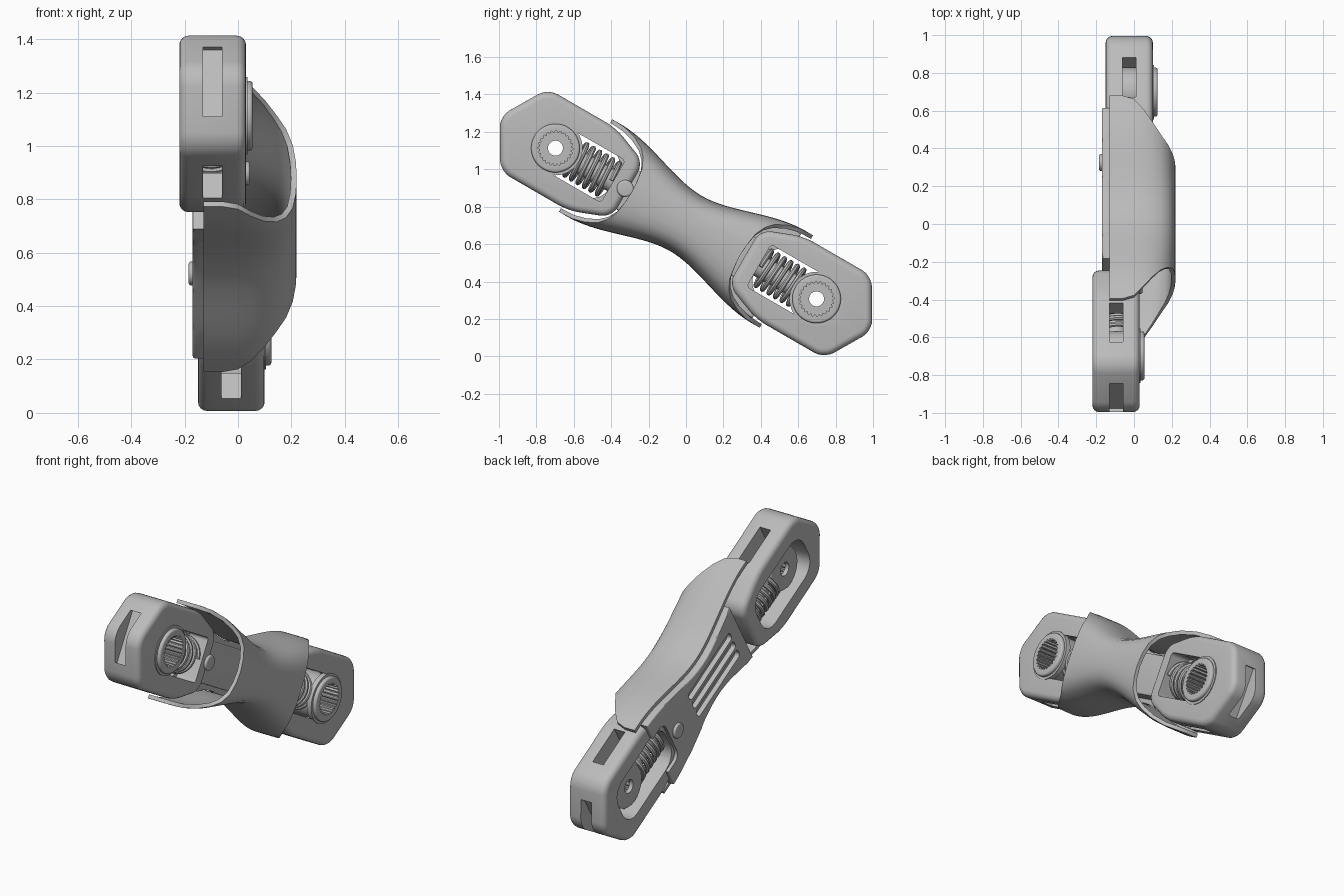
import bpy, bmesh, math
from mathutils import Matrix

old = bpy.data.objects.get("Cube")
if old:
    bpy.data.objects.remove(old)

grey = bpy.data.materials.new("plain_grey")
grey.use_nodes = True
grey.diffuse_color = (0.5, 0.5, 0.5, 1)
grey.node_tree.nodes["Principled BSDF"].inputs["Base Color"].default_value = (0.5, 0.5, 0.5, 1)

# Parts are made along y, then tilted as a whole
TILT = Matrix.Translation((0, 0, 0.71)) @ Matrix.Rotation(math.radians(-30), 4, 'X')
parts = []


def add(name, mesh, part=True):
    obj = bpy.data.objects.new(name, mesh)
    bpy.context.scene.collection.objects.link(obj)
    if part:
        mesh.materials.append(grey)
        parts.append(obj)
    return obj


def prism(name, outline, x0, x1, corner=0, rim=0, part=True):
    """Extrude a (y, z) outline along x, rounding its corners and rims."""
    bm = bmesh.new()
    low = bm.faces.new([bm.verts.new((x0, y, z)) for y, z in outline])
    up = bmesh.ops.extrude_face_region(bm, geom=[low])['geom']
    for v in up:
        if isinstance(v, bmesh.types.BMVert):
            v.co.x = x1
    if corner:
        edges = [e for e in bm.edges if abs(e.verts[0].co.x - e.verts[1].co.x) > 1e-4]
        bmesh.ops.bevel(bm, geom=edges, offset=corner, segments=5, affect='EDGES', profile=0.5)
    if rim:
        edges = [e for e in bm.edges if abs(e.verts[0].co.x - e.verts[1].co.x) < 1e-4]
        bmesh.ops.bevel(bm, geom=edges, offset=rim, segments=4, affect='EDGES', profile=0.5)
    bmesh.ops.recalc_face_normals(bm, faces=bm.faces)
    mesh = bpy.data.meshes.new(name)
    bm.to_mesh(mesh)
    bm.free()
    return add(name, mesh, part)


def rect(y0, y1, z):
    return [(y0, -z), (y1, -z), (y1, z), (y0, z)]


def circle(y, r, n=48, r2=None):
    radii = [r, r, r2 or r, r2 or r]
    return [(y + radii[i % 4] * math.cos(i * math.tau / n),
             radii[i % 4] * math.sin(i * math.tau / n)) for i in range(n)]


def bake(obj):
    """Apply all modifiers, or turn a curve into a mesh."""
    dg = bpy.context.evaluated_depsgraph_get()
    mesh = bpy.data.meshes.new_from_object(obj.evaluated_get(dg))
    obj.modifiers.clear()
    return mesh


def cut(obj, cutters):
    for c in cutters:
        m = obj.modifiers.new("cut", 'BOOLEAN')
        m.operation, m.solver, m.object = 'DIFFERENCE', 'EXACT', c
    obj.data = bake(obj)
    for c in cutters:
        bpy.data.objects.remove(c)


def clamp_end(name, s, xm):
    """End housing with socket and spring; s is the end of the y axis."""
    def flip(pts):
        return [(s * y, z) for y, z in pts]

    def cutter(pts, x0, x1, corner=0):
        return prism("cutter", flip(pts), x0, x1, corner, part=False)

    half = [(1.15, 0), (1.0, 0.255), (0.58, 0.255), (0.36, 0.17)]
    outline = half + [(y, -z) for y, z in reversed(half[1:])]
    body = prism(name + "_housing", flip(outline), xm - 0.125, xm + 0.125, 0.06, 0.035)
    w = 0.036
    cut(body, [
        cutter(rect(0.45, 0.97, 0.145), xm - 0.2, xm + 0.07, 0.1),    # rear recess
        cutter(rect(0.45, 0.77, 0.13), xm, xm + 0.2, 0.02),           # spring window
        cutter(circle(0.806, 0.12), xm, xm + 0.2),
        cutter(rect(0.63, 0.87, 0.4), xm - w, xm + w),                # side slots
        cutter(rect(1.04, 1.3, 0.15), xm - w, xm + w)])               # tip slot

    # Toothed socket
    boss = prism(name + "_socket", flip(circle(0.806, 0.13)), xm - 0.08, xm + 0.15, 0, 0.012)
    cut(boss, [cutter(circle(0.806, 0.093, 96, 0.083), xm - 0.055, xm + 0.3),
               cutter(circle(0.806, 0.04), xm - 0.3, xm + 0.1)])
    collar = prism(name + "_collar", flip(circle(0.806, 0.145)), xm + 0.1, xm + 0.13)
    cut(collar, [cutter(circle(0.806, 0.11), xm, xm + 0.3)])

    # Coil spring around a plunger
    curve = bpy.data.curves.new(name + "_spring", 'CURVE')
    curve.dimensions = '3D'
    curve.bevel_depth, curve.bevel_resolution, curve.use_fill_caps = 0.014, 2, True
    n, turns = 144, 6
    line = curve.splines.new('POLY')
    line.points.add(n)
    for i, p in enumerate(line.points):
        a = i / n * turns * math.tau
        p.co = (xm + 0.1 * math.cos(a), s * (0.46 + 0.24 * i / n), 0.1 * math.sin(a), 1)
    tmp = add("spring_path", curve, False)
    mesh = bake(tmp)
    bpy.data.objects.remove(tmp)
    mesh.materials.clear()
    add(name + "_spring", mesh)
    bm = bmesh.new()
    bmesh.ops.create_cone(bm, cap_ends=True, segments=32, radius1=0.06, radius2=0.06, depth=0.28,
                          matrix=Matrix.Translation((xm, s * 0.57, 0)) @ Matrix.Rotation(math.pi / 2, 4, 'X'))
    mesh = bpy.data.meshes.new(name + "_plunger")
    bm.to_mesh(mesh)
    bm.free()
    add(name + "_plunger", mesh)


clamp_end("front", -1, -0.095)
clamp_end("back", 1, -0.025)

# Waisted arched cover: (width factor, height, half length) across one side
ARCH = [(1, -0.13, 0.62), (1, -0.06, 0.62), (1, 0, 0.6), (0.99, 0.05, 0.54),
        (0.95, 0.1, 0.47), (0.87, 0.145, 0.41), (0.75, 0.18, 0.375),
        (0.55, 0.205, 0.35), (0.28, 0.217, 0.34), (0, 0.22, 0.335)]


def half_width(y):
    t = min(abs(y) / 0.6, 1)
    return 0.17 + 0.115 * t * t * (3 - 2 * t) * (1.25 - 0.25 * t)


bm = bmesh.new()
ring = ARCH + [(-f, x, l) for f, x, l in reversed(ARCH[:-1])]
rows = []
for f, x, l in ring:
    ys = [l * (i / 20 - 1) for i in range(41)]
    rows.append([bm.verts.new((x, y, f * half_width(y))) for y in ys])
for a, b in zip(rows, rows[1:]):
    for i in range(40):
        bm.faces.new((a[i], a[i + 1], b[i + 1], b[i]))
bmesh.ops.recalc_face_normals(bm, faces=bm.faces)
if sum(f.normal.x for f in bm.faces) < 0:
    bmesh.ops.reverse_faces(bm, faces=bm.faces)
mesh = bpy.data.meshes.new("cover_shell")
bm.to_mesh(mesh)
bm.free()
shell = add("cover_shell", mesh)
solid = shell.modifiers.new("wall", 'SOLIDIFY')
solid.thickness, solid.offset = 0.022, -1
shell.data = bake(shell)

# Base plate following the waist, forked around the back spring
ys = [-0.34 + 0.9 * i / 18 for i in range(19)]
side = [(y, half_width(y) - 0.025) for y in ys]
plate = prism("base_plate", side + [(y, -z) for y, z in reversed(side)], -0.17, -0.12, 0, 0.008)
cut(plate, [prism("cutter", rect(0.44, 0.9, 0.15), -0.3, 0.1, 0.05, part=False)]
    + [prism("cutter", [(y, z + c) for y, z in rect(-0.26, 0.2, 0.028)], -0.3, -0.14, 0.02, part=False)
       for c in (-0.075, 0, 0.075)])

# Core linking the two ends, and the pivot pins
prism("core_block", rect(-0.4, 0.4, 0.12), -0.135, 0.0, 0.03, 0.01)
prism("front_pivot_pin", circle(-0.375, 0.045, 32), -0.1, 0.045, 0, 0.01)
prism("back_pivot_pin", circle(0.375, 0.045, 32), -0.185, -0.05, 0, 0.01)

# Tilt every part and smooth it with sharp edges kept
bpy.ops.object.select_all(action='DESELECT')
for obj in parts:
    obj.data.transform(TILT)
    obj.select_set(True)
bpy.context.view_layer.objects.active = parts[0]
bpy.ops.object.shade_smooth_by_angle(angle=math.radians(35))
